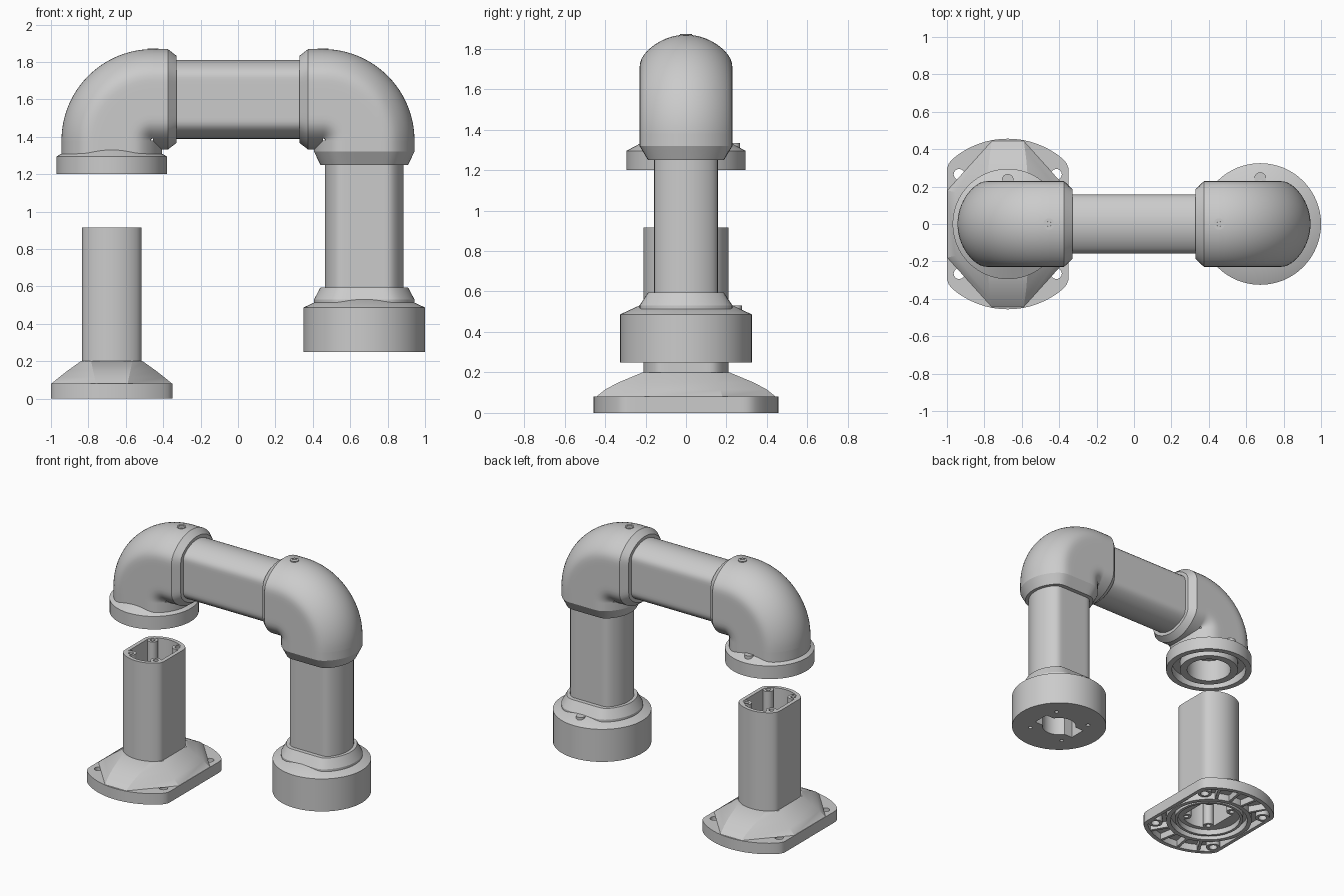
import bpy, bmesh
from math import sin, cos, pi, radians

cube = bpy.data.objects.get("Cube")
if cube:
    bpy.data.objects.remove(cube)

grey = bpy.data.materials.new("light_grey")
grey.use_nodes = True
grey.diffuse_color = (0.6, 0.6, 0.6, 1)
grey.node_tree.nodes["Principled BSDF"].inputs["Base Color"].default_value = (0.6, 0.6, 0.6, 1)

AXIS = 0.675      # distance of both legs from the middle
BRIDGE_Z = 1.6    # height of the bridge axis
BEND = 0.22       # bend radius of the elbow axis
parts = []


def loft(name, rings, closed=False):
    """Skin a list of point rings; cap the ends, or join last ring to first."""
    bm = bmesh.new()
    rows = [[bm.verts.new(p) for p in ring] for ring in rings]
    n = len(rows[0])
    pairs = list(zip(rows, rows[1:])) + ([(rows[-1], rows[0])] if closed else [])
    for a, b in pairs:
        for i in range(n):
            j = (i + 1) % n
            bm.faces.new((a[i], a[j], b[j], b[i]))
    if not closed:
        bm.faces.new(rows[0])
        bm.faces.new(rows[-1])
    bmesh.ops.recalc_face_normals(bm, faces=bm.faces)
    mesh = bpy.data.meshes.new(name)
    bm.to_mesh(mesh)
    bm.free()
    mesh.materials.append(grey)
    obj = bpy.data.objects.new(name, mesh)
    bpy.context.collection.objects.link(obj)
    parts.append(obj)
    return obj


def section(r, h, n=64):
    """Circle with two flats at +-h and softened corners."""
    pts = [(r * cos(t), max(-h, min(h, r * sin(t)))) for t in (2 * pi * i / n for i in range(n))]
    for _ in range(2):
        pts = [tuple((pts[i - 1][k] + 2 * pts[i][k] + pts[(i + 1) % n][k]) / 4 for k in (0, 1))
               for i in range(n)]
    return pts


def upright(pts, x, z, turned=False):
    return [(x + (v if turned else u), u if turned else v, z) for u, v in pts]


def sideways(pts, x):
    return [(x, v, BRIDGE_Z + u) for u, v in pts]


def circle(r, x, y, z, n=64):
    return [(x + r * cos(2 * pi * i / n), y + r * sin(2 * pi * i / n), z) for i in range(n)]


def lathe(name, x, y, profile, n=64):
    return loft(name, [circle(r, x, y, z, n) for r, z in profile])


def tube(name, x, y, outer, inner, z0, z1, n=64):
    return loft(name, [circle(r, x, y, z, n) for r, z in
                       ((outer, z0), (outer, z1), (inner, z1), (inner, z0))], closed=True)


def box(name, x, y, z0, z1, length, width, angle=0):
    c, s = cos(angle), sin(angle)
    quad = [(i * length / 2, j * width / 2) for i, j in ((-1, -1), (1, -1), (1, 1), (-1, 1))]
    return loft(name, [[(x + u * c - v * s, y + u * s + v * c, z) for u, v in quad] for z in (z0, z1)])


def cut(target, cutter):
    mod = target.modifiers.new("cut", "BOOLEAN")
    mod.operation, mod.solver, mod.object = "DIFFERENCE", "EXACT", cutter
    bpy.context.view_layer.objects.active = target
    bpy.ops.object.modifier_apply(modifier=mod.name)
    parts.remove(cutter)
    bpy.data.objects.remove(cutter)


body, mouth, pipe = section(0.27, 0.23), section(0.235, 0.188), section(0.212, 0.158)

# Bridge and right-hand leg pipes
loft("bridge_pipe", [sideways(pipe, x) for x in (-0.4, 0.4)])
loft("left_leg_pipe", [upright(pipe, AXIS, z) for z in (0.5, 1.3)])

# Elbows: a quarter bend with a chamfered sleeve towards the bridge
hub_x, hub_z = AXIS - BEND, BRIDGE_Z - BEND
for s, side in ((-1, "right"), (1, "left")):
    rings = []
    for i in range(25):
        a = pi / 2 * i / 24
        rings.append([(s * (hub_x + max(BEND + u, 0.01) * cos(a)), v,
                       hub_z + max(BEND + u, 0.01) * sin(a)) for u, v in body])
    loft(side + "_elbow_bend", rings)
    loft(side + "_elbow_sleeve", [sideways(body, s * hub_x), sideways(body, s * 0.375),
                                  sideways(mouth, s * 0.33)])
    lathe(side + "_elbow_screw", s * hub_x, 0,
          [(0.03, 1.85), (0.03, 1.873), (0.022, 1.873), (0.022, 1.871),
           (0.014, 1.871), (0.012, 1.86)], 20)

# Left elbow ends in a chamfered sleeve around the leg pipe
loft("left_elbow_lower_sleeve", [upright(body, AXIS, hub_z), upright(body, AXIS, 1.32),
                                 upright(mouth, AXIS, 1.25)])

# Right elbow ends in a round flange, hollow underneath
stub = loft("right_elbow_lower_sleeve", [upright(body, -AXIS, hub_z), upright(body, -AXIS, 1.27)])
cut(stub, lathe("bore", -AXIS, 0, [(0.15, 1.1), (0.15, 1.36)]))
flange = lathe("elbow_flange", -AXIS, 0, [(0.295, 1.2), (0.295, 1.295), (0.22, 1.335)])
cut(flange, tube("groove", -AXIS, 0, 0.255, 0.2, 1.1, 1.26))
cut(flange, lathe("bore", -AXIS, 0, [(0.15, 1.1), (0.15, 1.5)]))
lathe("flange_screw", -AXIS, 0.235, [(0.032, 1.25), (0.032, 1.335)], 20)

# Foot coupling below the left leg pipe
coupling = lathe("coupling_body", AXIS, 0, [(0.325, 0.25), (0.325, 0.487), (0.21, 0.54)])
cut(coupling, lathe("bore", AXIS, 0, [(0.115, 0.1), (0.115, 0.42)]))
cut(coupling, box("slot", AXIS, 0, 0.1, 0.41, 0.33, 0.12))
for i in range(4):
    a = pi / 4 + i * pi / 2
    cut(coupling, lathe("pin_hole", AXIS + 0.2 * cos(a), 0.2 * sin(a),
                        [(0.014, 0.2), (0.014, 0.3)], 12))
loft("coupling_collar", [upright(body, AXIS, 0.45), upright(body, AXIS, 0.53),
                         upright(mouth, AXIS, 0.595)])
lathe("coupling_screw", AXIS, 0.245, [(0.032, 0.45), (0.032, 0.53)], 20)

# Standing column: hollow pipe with four screw posts
column = loft("column", [upright(pipe, -AXIS, z, True) for z in (0.05, 0.915)])
cut(column, loft("hollow", [upright(section(0.185, 0.13), -AXIS, z, True) for z in (0, 1)]))
corners = [(i, j) for i in (-1, 1) for j in (-1, 1)]
for i, j in corners:
    tube("column_screw_post", -AXIS + i * 0.1, j * 0.125, 0.036, 0.017, 0.05, 0.913, 16)

# Base plate: round disc with two flat sides, pocketed from below
plate_outline = section(0.457, 0.326, 96)
plate = loft("base_plate", [upright(plate_outline, -AXIS, z, True) for z in (0, 0.08)])
cut(plate, loft("pocket", [upright(section(0.427, 0.3, 96), -AXIS, z, True) for z in (-0.1, 0.05)]))

# Sloping apron rising from the plate to the column
apron_rings = []
for z, ax, ay, bx, by in ((0.079, 0.085, 0.445, 0.324, 0.18), (0.115, 0.092, 0.4, 0.28, 0.17),
                          (0.15, 0.1, 0.335, 0.235, 0.155), (0.2, 0.11, 0.215, 0.165, 0.135)):
    quarter = [(ax, ay), (-ax, ay), (-bx, by), (-bx, -by), (-ax, -ay), (ax, -ay), (bx, -by), (bx, by)]
    apron_rings.append([(x - AXIS, y, z) for x, y in quarter])
apron = loft("base_apron", apron_rings)
for piece in (plate, apron):
    cut(piece, loft("column_socket", [upright(section(0.2, 0.145), -AXIS, z, True) for z in (-0.1, 0.3)]))

# Mounting holes with bosses, and the rings and ribs underneath
for i, j in corners:
    x, y = -AXIS + i * 0.26, j * 0.265
    cut(plate, lathe("mounting_hole", x, y, [(0.029, -0.1), (0.029, 0.2)], 24))
    tube("mounting_boss", x, y, 0.048, 0.029, 0, 0.052, 24)
tube("base_outer_ring", -AXIS, 0, 0.295, 0.265, 0, 0.052)
tube("base_inner_ring", -AXIS, 0, 0.235, 0.215, 0.01, 0.052)
for half in (90, 270):
    for offset in (-30, -10, 10, 30):
        a = radians(half + offset)
        box("base_rib", -AXIS + 0.36 * cos(a), 0.36 * sin(a), 0.003, 0.052, 0.15, 0.02, a)

# Smooth the curved faces, keep the edges crisp
bpy.ops.object.select_all(action="DESELECT")
for obj in parts:
    obj.select_set(True)
bpy.context.view_layer.objects.active = parts[0]
bpy.ops.object.shade_smooth_by_angle(angle=radians(25))
